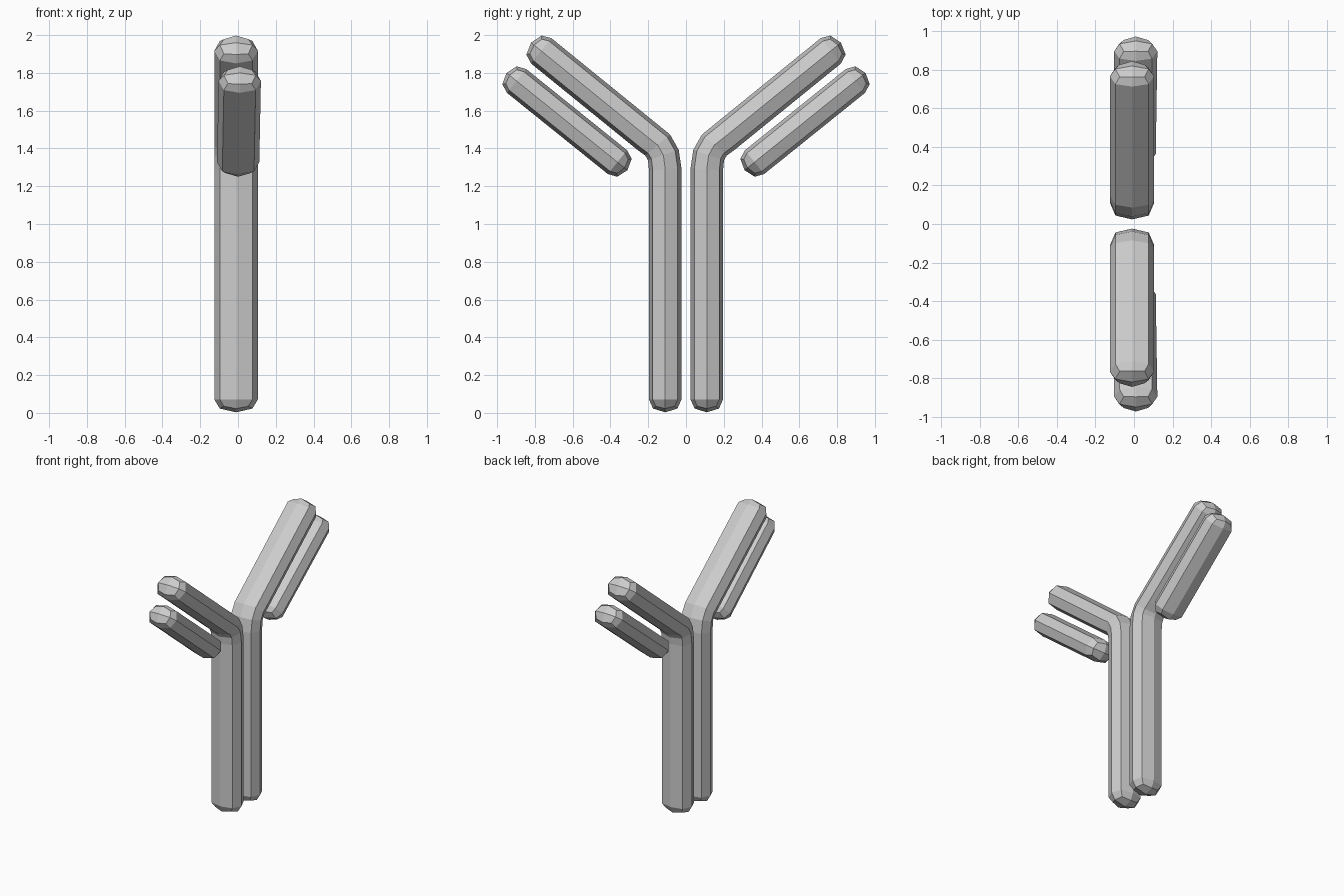
import bpy, bmesh
from mathutils import Vector

if "Cube" in bpy.data.objects:
    bpy.data.objects.remove(bpy.data.objects["Cube"])

# Rounded-box cross-section with eight sides: (x, side offset)
SECTION = [(1, 0), (0.75, 0.77), (0, 1), (-0.75, 0.77),
           (-1, 0), (-0.75, -0.77), (0, -1), (0.75, -0.77)]


def chain(name, path, half_x, half_side):
    """Faceted rod along a path in the yz plane, with stepped rounded ends, mirrored in y."""
    pts = [Vector(p) for p in path]
    d0 = (pts[1] - pts[0]).normalized()
    d1 = (pts[-1] - pts[-2]).normalized()
    # tip, shrunken ring, full rings, shrunken ring, tip
    stations = [(pts[0] + d0 * 0.02, 0.75), (pts[0] + d0 * 0.068, 1)]
    stations += [(p, 1) for p in pts[1:-1]]
    stations += [(pts[-1] - d1 * 0.068, 1), (pts[-1] - d1 * 0.02, 0.75)]

    bm = bmesh.new()
    rings = []
    last = len(stations) - 1
    for i, (c, s) in enumerate(stations):
        a = (c - stations[max(i - 1, 0)][0]).normalized()
        b = (stations[min(i + 1, last)][0] - c).normalized()
        t = (a + b).normalized()
        side = Vector((0, t.z, -t.y)).normalized()
        ring = []
        for u, v in SECTION:
            p = c + Vector((u * half_x * s, 0, 0)) + side * (v * half_side * s)
            # end corners sit slightly further back
            if i in (0, last) and abs(u * v) > 0.1:
                p += t * (0.012 if i == 0 else -0.012)
            ring.append(bm.verts.new(p))
        rings.append(ring)
    for r, q in zip(rings, rings[1:]):
        for k in range(8):
            n = (k + 1) % 8
            bm.faces.new((r[k], r[n], q[n], q[k]))
    # End caps: four quads around a centre point
    for ring, tip in ((rings[0], pts[0]), (rings[-1], pts[-1])):
        v = bm.verts.new(tip)
        for k in (1, 3, 5, 7):
            bm.faces.new((v, ring[k - 1], ring[k], ring[(k + 1) % 8]))
    bmesh.ops.recalc_face_normals(bm, faces=bm.faces)

    mesh = bpy.data.meshes.new(name)
    bm.to_mesh(mesh)
    bm.free()
    ob = bpy.data.objects.new(name, mesh)
    bpy.context.collection.objects.link(ob)
    m = ob.modifiers.new("mirror", 'MIRROR')
    m.use_axis = (False, True, False)
    m.use_mirror_merge = False
    return ob


# Long bent chains forming the Y
X = -0.01
chain("long_bent_chain",
      [(X, 0.11, 0.003), (X, 0.11, 1.29), (X, 0.12, 1.365),
       (X, 0.15, 1.418), (X, 0.205, 1.461), (X, 0.82, 1.96)],
      0.115, 0.086)

# Short straight chains beneath the arms
chain("short_chain",
      [(0.0, 0.31, 1.285), (0.005, 0.63, 1.5425), (0.01, 0.95, 1.80)],
      0.112, 0.081)
